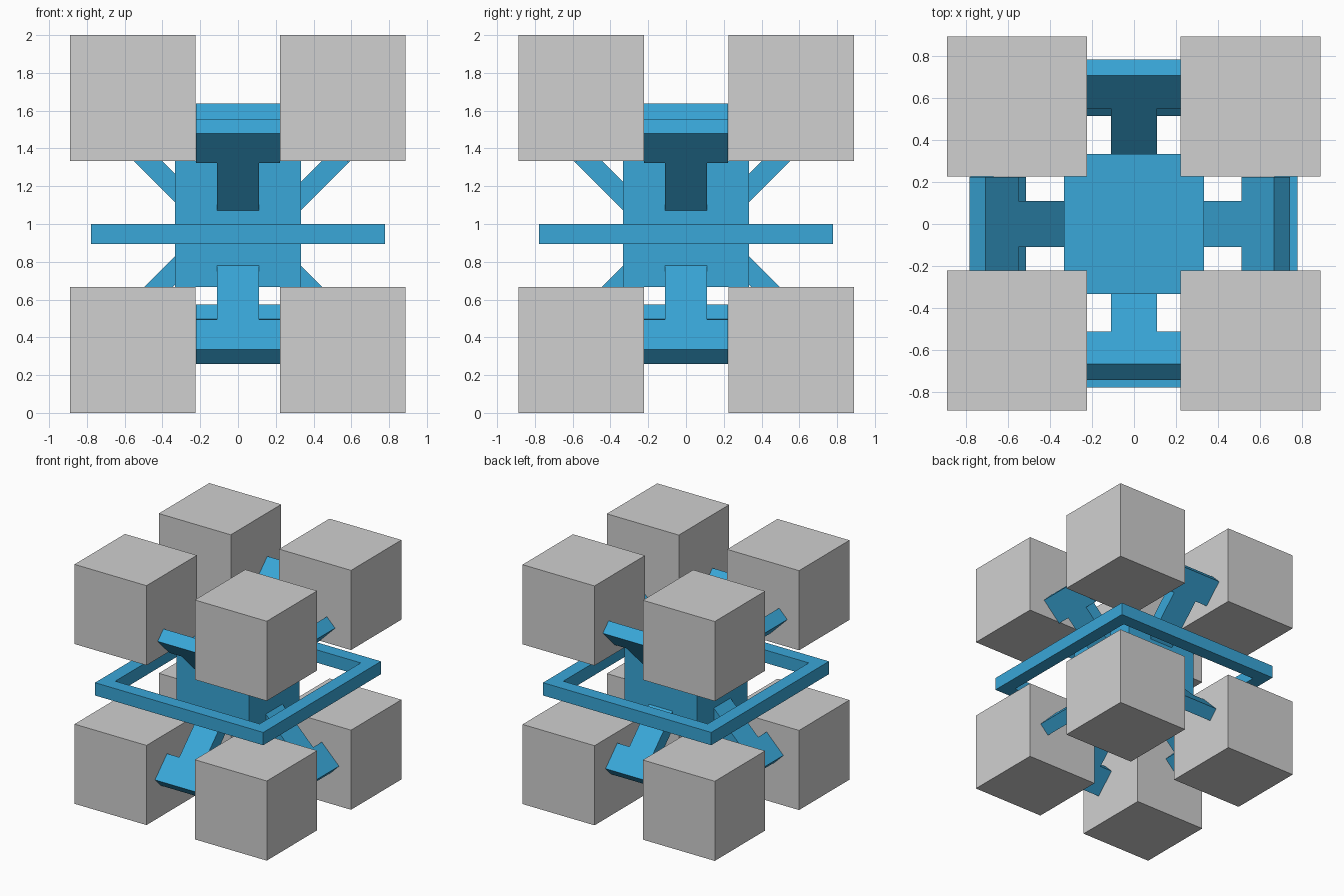
import bpy, bmesh, math
from mathutils import Matrix

if "Cube" in bpy.data.objects:
    bpy.data.objects.remove(bpy.data.objects["Cube"], do_unlink=True)


def material(name, rgb):
    m = bpy.data.materials.new(name)
    m.use_nodes = True
    m.diffuse_color = (*rgb, 1)
    m.node_tree.nodes["Principled BSDF"].inputs["Base Color"].default_value = (*rgb, 1)
    return m


GREY = material("light grey", (0.63, 0.63, 0.63))
BLUE = material("sky blue", (0.041, 0.385, 0.69))


def finish(name, bm, mat):
    bmesh.ops.recalc_face_normals(bm, faces=bm.faces)
    mesh = bpy.data.meshes.new(name)
    bm.to_mesh(mesh)
    bm.free()
    mesh.materials.append(mat)
    obj = bpy.data.objects.new(name, mesh)
    bpy.context.collection.objects.link(obj)
    return obj


def box(name, centre, size, mat):
    bm = bmesh.new()
    bmesh.ops.create_cube(bm, size=size, matrix=Matrix.Translation(centre))
    return finish(name, bm, mat)


# Eight corner cubes around a central cube
for level, z in (("lower", 0.333), ("upper", 1.667)):
    for depth, y in (("front", -0.554), ("back", 0.558)):
        for side, x in (("right", -0.557), ("left", 0.554)):
            box(f"{level}_{depth}_{side}_cube", (x, y, z), 0.665, GREY)
box("core_cube", (0, 0, 1), 0.667, BLUE)


# Flat square ring around the core
def square_ring(name, outer, inner, z0, z1):
    bm = bmesh.new()
    corners = ((-1, -1), (1, -1), (1, 1), (-1, 1))
    loops = [[bm.verts.new((x * r, y * r, z)) for x, y in corners]
             for r, z in ((outer, z0), (outer, z1), (inner, z1), (inner, z0))]
    for a in range(4):
        for i in range(4):
            j, b = (i + 1) % 4, (a + 1) % 4
            bm.faces.new((loops[a][i], loops[a][j], loops[b][j], loops[b][i]))
    return finish(name, bm, BLUE)


square_ring("square_ring", 0.777, 0.667, 0.893, 1.0)


# T-shaped arm leaning at 45 degrees, built along +x and turned about z
def t_arm(name, angle, slope, height, shoulder, end):
    stem, head, drop, start = 0.11, 0.223, 0.076, 0.22
    outline = [(start, stem), (shoulder, stem), (shoulder, head), (end, head)]
    outline += [(r, -w) for r, w in reversed(outline)]
    bm = bmesh.new()
    top = [bm.verts.new((r, w, height + slope * r)) for r, w in outline]
    under = [bm.verts.new((v.co.x + slope * drop, v.co.y, v.co.z - drop)) for v in top]
    bm.faces.new(top)
    bm.faces.new(under[::-1])
    for i in range(len(top)):
        j = (i + 1) % len(top)
        bm.faces.new((top[i], under[i], under[j], top[j]))
    bm.transform(Matrix.Rotation(math.radians(angle), 4, 'Z'))
    return finish(name, bm, BLUE)


# Front and left arms sit slightly lower than back and right arms
for side, angle in (("front", -90), ("left", 0)):
    t_arm(f"upper_{side}_arm", angle, 1, 0.89, 0.51, 0.665)
    t_arm(f"lower_{side}_arm", angle, -1, 1.113, 0.618, 0.777)
for side, angle in (("back", 90), ("right", 180)):
    t_arm(f"upper_{side}_arm", angle, 1, 0.933, 0.55, 0.705)
    t_arm(f"lower_{side}_arm", angle, -1, 1.163, 0.59, 0.745)
